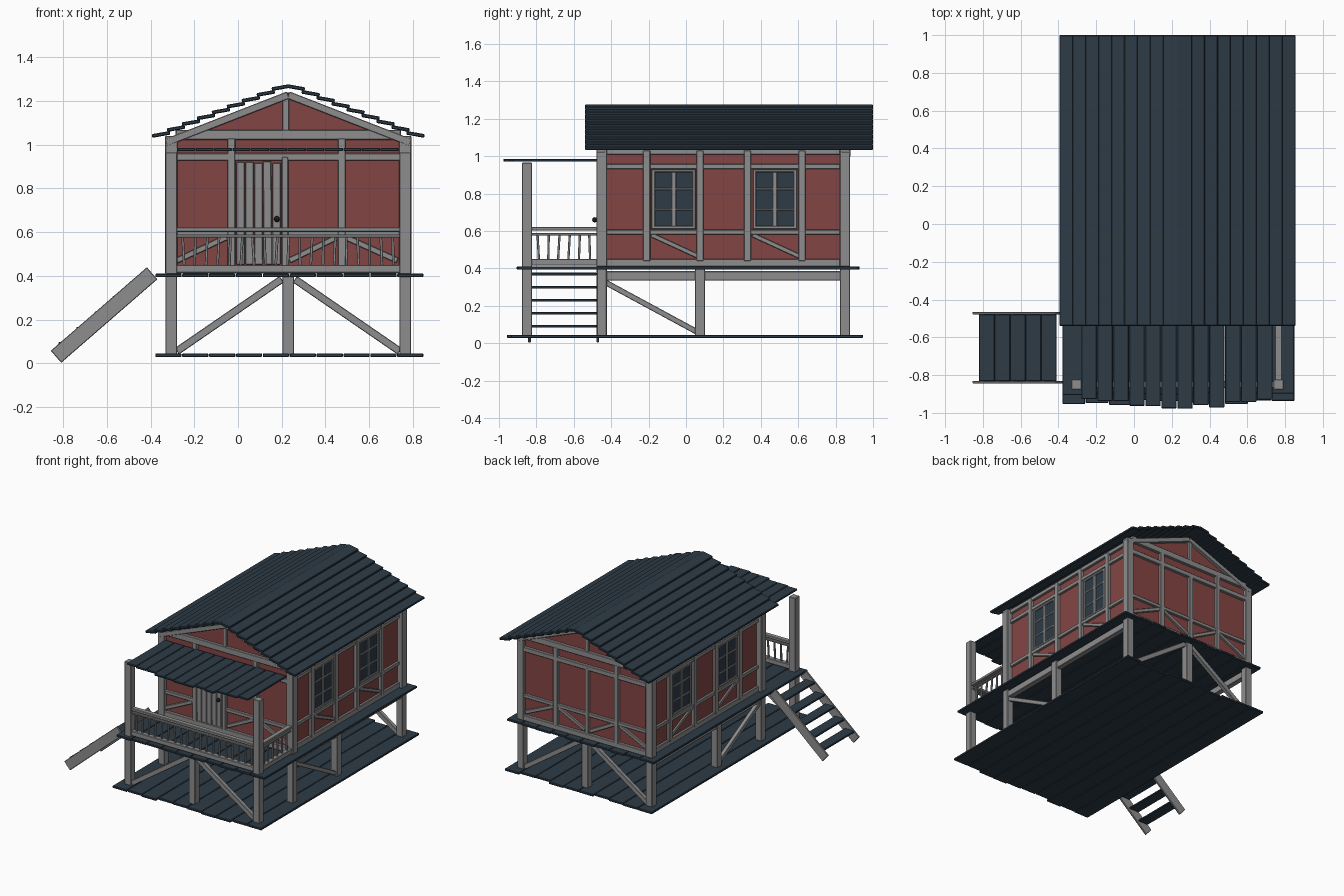
import bpy, bmesh, math, random
from mathutils import Vector, Matrix

random.seed(4)
cube = bpy.data.objects.get("Cube")
if cube:
    bpy.data.objects.remove(cube, do_unlink=True)


def material(name, color):
    m = bpy.data.materials.new(name)
    m.use_nodes = True
    m.diffuse_color = (*color, 1)
    m.node_tree.nodes["Principled BSDF"].inputs["Base Color"].default_value = (*color, 1)
    return m


GREY = material("weathered grey wood", (0.27, 0.27, 0.27))
RED = material("red wall", (0.23, 0.06, 0.058))
SLATE = material("dark slate planks", (0.026, 0.043, 0.06))
BLACK = material("black iron", (0.01, 0.01, 0.01))

CX = 0.23                 # centre line of the house
HALF = 0.535              # centre line to corner post axis
FRONT, BACK = -0.45, 0.85  # corner post axes
PORCH = -0.85             # porch post axis


def finish(name, bm, mat, bevel=0.0):
    bmesh.ops.recalc_face_normals(bm, faces=bm.faces)
    me = bpy.data.meshes.new(name)
    bm.to_mesh(me)
    bm.free()
    me.materials.append(mat)
    ob = bpy.data.objects.new(name, me)
    bpy.context.collection.objects.link(ob)
    if bevel:
        mod = ob.modifiers.new("worn edges", "BEVEL")
        mod.width, mod.segments = bevel, 1
    return ob


def block(name, center, size, mat=GREY, rot=None, bevel=0.003):
    bm = bmesh.new()
    bmesh.ops.create_cube(bm, size=1)
    bmesh.ops.scale(bm, vec=size, verts=bm.verts)
    ob = finish(name, bm, mat, bevel)
    ob.matrix_world = Matrix.Translation(center) @ (rot or Matrix())
    return ob


def bar(name, p, q, depth, height, mat=GREY):
    """Timber between two points: depth is horizontal, height is across."""
    p, q = Vector(p), Vector(q)
    d = q - p
    rot = d.to_track_quat('X', 'Z').to_matrix().to_4x4()
    return block(name, (p + q) / 2, (d.length, depth, height), mat, rot)


def post(name, x, y, z0, z1, w=0.053, d=None):
    return block(name, (x, y, (z0 + z1) / 2), (w, d or w, z1 - z0))


def planks(name, x0, x1, n, y0, y1, z, thick, ragged, bow=0.0):
    """Boards running front to back with uneven ends."""
    w = (x1 - x0) / n
    for i in range(n):
        a = y0 + random.uniform(0, ragged) - bow * math.sin(math.pi * (i + .5) / n)
        b = y1 - random.uniform(0, ragged) * (bow == 0)
        block(name, (x0 + (i + .5) * w, (a + b) / 2, z), (w - .003, b - a, thick), SLATE)


# Decks
planks("lower_deck_board", -0.38, 0.85, 10, -0.96, 0.95, 0.037, 0.016, 0.03)
planks("upper_deck_board", -0.38, 0.85, 10, -0.91, 0.93, 0.402, 0.016, 0.015)

# Stilts, side beams and side braces
for s in (-1, 1):
    x = CX + s * HALF
    for y in (FRONT, 0.075, BACK):
        post("stilt", x, y, 0.04, 0.4)
    post("porch_post", x, PORCH, 0.04, 0.965)
    block("floor_beam", (x, 0.2, 0.36), (0.04, 1.27, 0.05))
    bar("side_stilt_brace", (x, FRONT + .02, 0.325), (x, 0.06, 0.06), 0.03, 0.03)
for y in (PORCH, BACK):
    post("middle_stilt", CX, y, 0.04, 0.4)
    for s in (-1, 1):
        bar("end_stilt_brace", (CX + s * .03, y, 0.385),
            (CX + s * .51, y, 0.055), 0.03, 0.035)

# Red house body with gables
bm = bmesh.new()
profile = [(-.52, .41), (.52, .41), (.52, 1.035), (0, 1.24), (-.52, 1.035)]
face = bm.faces.new([bm.verts.new((CX + x, FRONT - .005, z)) for x, z in profile])
ext = bmesh.ops.extrude_face_region(bm, geom=[face])
bmesh.ops.translate(bm, vec=(0, BACK - FRONT + .01, 0),
                    verts=[v for v in ext["geom"] if isinstance(v, bmesh.types.BMVert)])
finish("house_walls", bm, RED)

# Corner posts
for s in (-1, 1):
    for y in (FRONT, BACK):
        post("corner_post", CX + s * HALF, y, 0.41, 1.04, 0.056)


def window(x, y, s):
    """Six-pane window on a side wall; s is the outward x direction."""
    w, z0, z1 = 0.235, 0.61, 0.93
    zc, h = (z0 + z1) / 2, z1 - z0
    block("window_glass", (x + s * .001, y, zc), (.008, w, h), SLATE, bevel=0)
    for t in (-1, 1):
        block("window_jamb", (x + s * .006, y + t * (w / 2 - .009), zc), (.016, .018, h))
        block("window_rail", (x + s * .006, y, zc + t * (h / 2 - .008)), (.016, w, .016))
    block("window_mullion", (x + s * .004, y, zc), (.014, .024, h))
    for z in (0.715, 0.825):
        block("window_bar", (x + s * .004, y, z), (.012, w, .012))


# Side wall framing
mid = (FRONT + BACK) / 2
for s in (-1, 1):
    x = CX + s * 0.52
    for z, h in ((0.43, .04), (0.594, .026), (0.945, .028), (1.025, .03)):
        block("side_beam", (x, mid, z), (.034, BACK - FRONT, h))
    for y in (-0.21, 0.075, 0.328, 0.62):
        post("side_stud", x, y, 0.44, 1.03, 0.042, 0.038)
    for y in (-0.066, 0.475):
        window(x, y, s)
        bar("side_brace", (x, y - .12, 0.58), (x, y + .13, 0.465), .026, .024)

# End wall framing
for y in (FRONT - .006, BACK + .006):
    is_front = y < 0
    for z, h in ((0.43, .04), (0.945, .034), (1.045, .045)):
        block("end_beam", (CX, y, z), (1.03, .04, h))
    spans = ((-.29, -.03), (.215, .75)) if is_front else ((-.29, .75),)
    for a, b in spans:
        block("end_middle_beam", ((a + b) / 2, y, 0.594), (b - a, .036, .026))
    for x in (-0.03, 0.475):
        post("end_stud", x, y, 0.44, 1.03, 0.036, 0.042)
    post("end_middle_stud", 0.215, y, 0.44, 0.945, 0.03, 0.042)
    post("king_post", 0.218, y, 1.05, 1.225, 0.03, 0.034)
    braces = [(-.28, -.05), (.73, .49), (.235, .455)] + ([] if is_front else [(.195, -.01)])
    for a, b in braces:
        bar("end_brace", (a, y, 0.47), (b, y, 0.578), .028, .026)
    for s in (-1, 1):
        bar("gable_rafter", (CX + s * .56, y, 1.01), (CX, y, 1.228), .045, .034)

# Door with uneven boards and a round knob
for i in range(5):
    top = 0.922 + random.uniform(-.006, .004)
    block("door_board", (0.012 + i * .041, -.468, (top + .452) / 2),
          (.038, .022, top - .452), rot=Matrix.Rotation(random.uniform(-.012, .012), 4, 'Y'))
bm = bmesh.new()
bmesh.ops.create_uvsphere(bm, u_segments=10, v_segments=6, radius=.014)
knob = finish("door_knob", bm, BLACK)
knob.location = (0.178, -.488, 0.66)

# Lapped main roof boards, nine on each slope
N, STEP = 9, 0.0685
for s in (-1, 1):
    for i in range(N):
        x = CX + s * (i + .5) * STEP
        z = 1.262 - 0.0268 * i
        block("roof_board", (x, 0.23, z), (.084, 1.54, .017), SLATE,
              Matrix.Rotation(s * math.radians(10), 4, 'Y'), .004)

# Flat porch roof
planks("porch_roof_board", -0.28, 0.735, 12, -0.925, -0.47, 0.978, 0.014, 0.025, 0.06)

# Porch railing along the front and the left side
left = CX + HALF
rails = ((0.433, .036, .036), (0.583, .014, .02), (0.612, .02, .036))
for z, h, d in rails:
    block("front_rail", (CX, PORCH, z), (1.03, d, h))
    block("side_rail", (left, -.65, z), (d, .36, h))


def baluster(x, y, axis):
    rot = Matrix.Rotation(random.uniform(-.06, .06), 4, axis)
    block("baluster", (x, y, .515), (.012, .012, .14), rot=rot, bevel=.002)


for i in range(19):
    baluster(-0.25 + i * .0533, PORCH, 'Y')
for i in range(6):
    baluster(left, -0.79 + i * .055, 'X')

# Stairs on the right side
for y in (-0.837, -0.472):
    bar("stair_stringer", (-.833, y, .03), (-.393, y, .412), .014, .073)
for i in range(5):
    block("stair_tread", (-.78 + i * .082, -.655, .09 + i * .07), (.082, .355, .014), SLATE)
